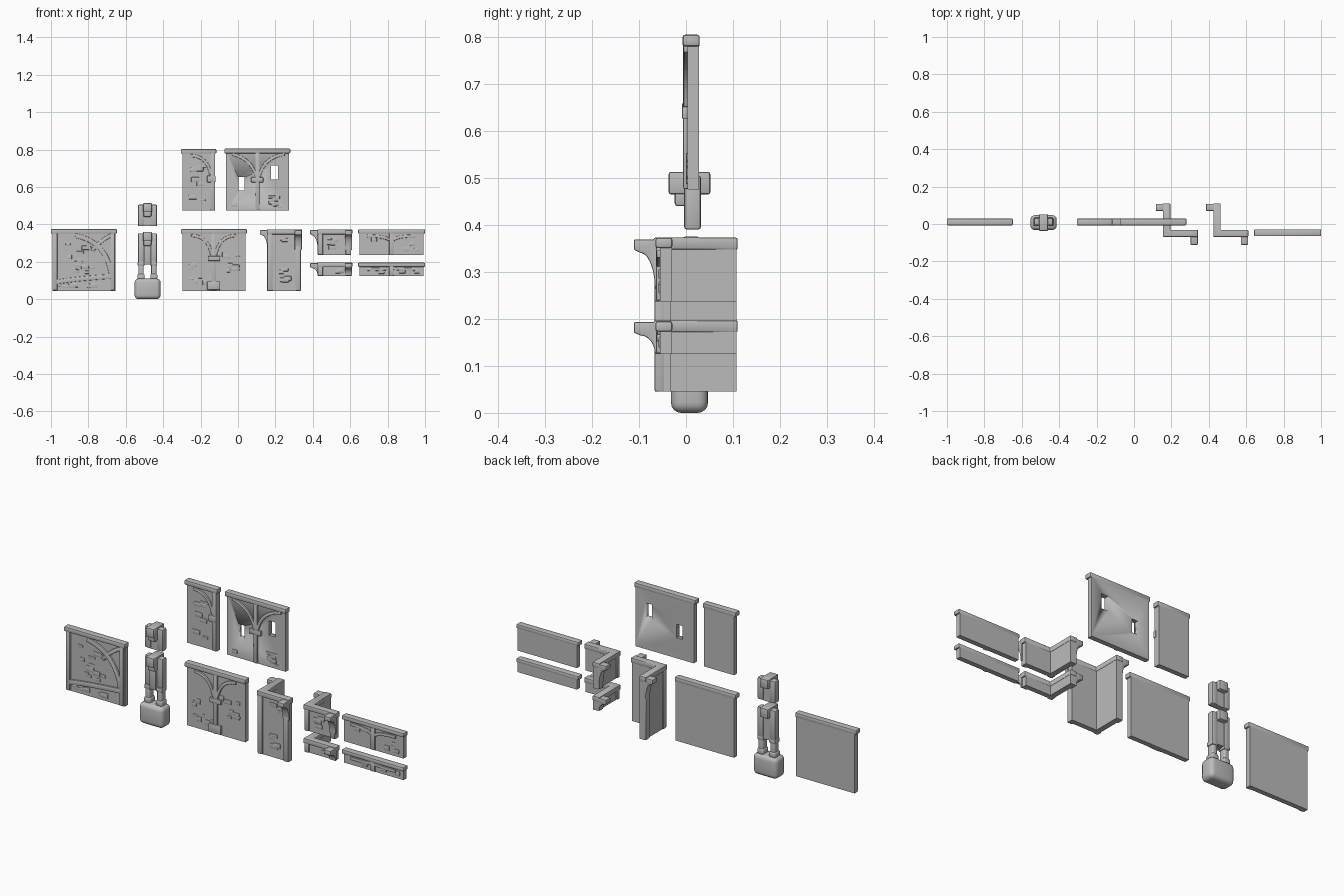
import bpy, bmesh, math, random
from mathutils import Vector

random.seed(4)
if "Cube" in bpy.data.objects:
    bpy.data.objects.remove(bpy.data.objects["Cube"])

grey = bpy.data.materials.new("plain grey")
grey.use_nodes = True
colour = (0.5, 0.5, 0.5, 1)
grey.diffuse_color = colour
grey.node_tree.nodes["Principled BSDF"].inputs["Base Color"].default_value = colour


def finish(name, bm, bevel=0.0, segments=2):
    """Turn a bmesh into a named, bevelled, smooth-shaded object."""
    bmesh.ops.recalc_face_normals(bm, faces=bm.faces)
    if bevel:
        bmesh.ops.bevel(bm, geom=bm.edges[:], offset=bevel, segments=segments,
                        profile=0.5, affect='EDGES', clamp_overlap=True)
    mesh = bpy.data.meshes.new(name)
    bm.to_mesh(mesh)
    bm.free()
    mesh.materials.append(grey)
    ob = bpy.data.objects.new(name, mesh)
    bpy.context.collection.objects.link(ob)
    bpy.ops.object.select_all(action='DESELECT')
    ob.select_set(True)
    bpy.context.view_layer.objects.active = ob
    bpy.ops.object.shade_smooth_by_angle(angle=math.radians(35))
    return ob


def box(name, x, y, z, bevel=0.0, segments=2):
    """Box from its (low, high) range on each axis."""
    bm = bmesh.new()
    bmesh.ops.create_cube(bm, size=1)
    for v in bm.verts:
        v.co = Vector([(lo + hi) / 2 + c * (hi - lo)
                       for c, (lo, hi) in zip(v.co, (x, y, z))])
    return finish(name, bm, bevel, segments)


def prism(name, points, offset, bevel=0.0):
    """Polygon swept along a straight offset."""
    bm = bmesh.new()
    face = bm.faces.new([bm.verts.new(p) for p in points])
    swept = bmesh.ops.extrude_face_region(bm, geom=[face])
    verts = [g for g in swept["geom"] if isinstance(g, bmesh.types.BMVert)]
    bmesh.ops.translate(bm, verts=verts, vec=offset)
    return finish(name, bm, bevel)


def rib(name, start, bend, end, y, width=0.022, depth=0.008):
    """Curved timber rib in the wall plane, standing proud of its front."""
    a, b, c = (Vector(p) for p in (start, bend, end))
    left, right = [], []
    for i in range(9):
        t = i / 8
        p = a * (1 - t) ** 2 + b * 2 * t * (1 - t) + c * t * t
        d = ((b - a) * (1 - t) + (c - b) * t).normalized() * width / 2
        left.append((p.x - d.y, y + 0.004, p.y + d.x))
        right.append((p.x + d.y, y + 0.004, p.y - d.x))
    return prism(name, left + right[::-1], (0, -depth - 0.004, 0), 0.003)


def stones(name, x, z, y, count):
    """Scattered shallow stones on a wall face."""
    for i in range(count):
        w, h = random.uniform(0.02, 0.045), random.uniform(0.012, 0.028)
        cx, cz = random.uniform(x[0] + w, x[1] - w), random.uniform(z[0] + h, z[1] - h)
        box(name, (cx - w / 2, cx + w / 2), (y - 0.003, y + 0.004),
            (cz - h / 2, cz + h / 2), 0.0025)


def panel(name, x, z, y=0.003, cap=0.025):
    """Flat-backed wall with a rounded top rail."""
    wall = box(name + "_wall", (x[0] + 0.008, x[1] - 0.007), (y, 0.025 + y),
               (z[0], z[1] - 0.005))
    box(name + "_rail", x, (y - 0.01, y + 0.026), (z[1] - cap, z[1]), 0.005)
    return wall


def centre_frame(name, cx, z, y=0.003, reach=0.12, sides=(-1, 1)):
    """Middle post with ribs fanning out to the rail."""
    h = z[1] - z[0]
    box(name + "_post", (cx - 0.012, cx + 0.012), (y - 0.009, y + 0.005),
        (z[0] + 0.002, z[1] - 0.02), 0.003)
    for s in sides:
        top = z[1] - 0.035
        rib(name + "_rib", (cx + s * 0.01, z[0] + h * 0.58),
            (cx + s * 0.03, top), (cx + s * reach, top), y, 0.016)


# Braced wall panel
panel("braced", (-1, -0.648), (0.045, 0.375))
for x in (-0.978, -0.67):
    box("braced_side_post", (x - 0.012, x + 0.012), (-0.006, 0.008), (0.047, 0.355), 0.004)
rib("braced_bottom_beam", (-0.98, 0.09), (-0.85, 0.112), (-0.665, 0.122), 0.003, 0.025)
rib("braced_arc", (-0.87, 0.34), (-0.70, 0.31), (-0.675, 0.12), 0.003, 0.025)
rib("braced_diagonal", (-0.67, 0.345), (-0.73, 0.32), (-0.78, 0.26), 0.003, 0.02)
stones("braced_stone", (-0.97, -0.75), (0.12, 0.32), 0.003, 14)
stones("braced_base_stone", (-0.98, -0.67), (0.05, 0.10), 0.003, 6)

# Framed panels: lower full, upper half, upper with windows
panel("lower", (-0.305, 0.047), (0.045, 0.375))
centre_frame("lower", -0.13, (0.045, 0.375))
box("lower_block", (-0.16, -0.095), (-0.008, 0.006), (0.205, 0.23), 0.003)
box("lower_foot", (-0.165, -0.095), (-0.008, 0.006), (0.05, 0.095), 0.003)
stones("lower_stone", (-0.29, 0.03), (0.06, 0.3), 0.003, 16)

panel("half", (-0.305, -0.116), (0.475, 0.803))
centre_frame("half", -0.135, (0.475, 0.803), sides=(-1,))
box("half_block", (-0.165, -0.12), (-0.008, 0.006), (0.625, 0.66), 0.003)
stones("half_stone", (-0.29, -0.15), (0.49, 0.73), 0.003, 8)

wall = panel("window", (-0.073, 0.28), (0.475, 0.805))
for wx, wz in (((0.002, 0.036), (0.582, 0.652)), ((0.176, 0.215), (0.64, 0.716))):
    cutter = box("window_cutter", wx, (-0.1, 0.1), wz)
    cutter.hide_render = True
    cut = wall.modifiers.new("opening", 'BOOLEAN')
    cut.operation, cut.solver, cut.object = 'DIFFERENCE', 'EXACT', cutter
    bpy.context.view_layer.objects.active = wall
    bpy.ops.object.modifier_apply(modifier=cut.name)
    bpy.data.objects.remove(cutter)
box("window_post", (0.093, 0.115), (-0.006, 0.005), (0.477, 0.785), 0.003)
rib("window_left_rib", (0.1, 0.64), (0.08, 0.75), (-0.03, 0.775), 0.003, 0.016)
rib("window_right_rib", (0.11, 0.64), (0.13, 0.76), (0.25, 0.775), 0.003, 0.016)
box("window_block", (0.07, 0.135), (-0.008, 0.006), (0.625, 0.652), 0.003)
stones("window_stone", (-0.06, 0.27), (0.48, 0.575), 0.003, 9)

# Low parapet panels
for z in ((0.237, 0.373), (0.125, 0.195)):
    panel("parapet", (0.642, 1), z, -0.055, 0.022)
    centre_frame("parapet", 0.82, z, -0.055, 0.13)
    stones("parapet_stone", (0.65, 0.99), (z[0], z[1] - 0.02), -0.055, 6)


def bracket(name, tip, root, low, top, along, side):
    """Curved corbel; side 'x' projects toward -x, 'y' toward -y."""
    drop, reach = top - 0.028 - low, root - tip
    outline = [(root + 0.01, top), (tip, top), (tip, top - 0.022)]
    for i in range(7):
        a = i / 6 * math.pi / 2
        outline.append((tip + reach * (0.3 + 0.7 * math.sin(a)),
                        top - 0.028 - drop * (1 - math.cos(a))))
    outline.append((root + 0.01, low))
    width = along[1] - along[0]
    if side == 'y':
        prism(name, [(along[0], p, z) for p, z in outline], (width, 0, 0), 0.003)
    else:
        prism(name, [(p, along[0], z) for p, z in outline], (0, width, 0), 0.003)


def corner(name, x, z):
    """Two walls meeting at a corner, railed, with a corbel at each free end."""
    zt, zb = z[1], z[0]
    low = max(zb, zt - 0.11)
    plan = [(0.047, -0.058), (0.218, -0.058), (0.218, -0.033),
            (0.075, -0.033), (0.075, 0.108), (0.047, 0.108)]
    prism(name + "_walls", [(x + a, b, zb) for a, b in plan], (0, 0, zt - zb - 0.005))
    rail = [(0.038, -0.069), (0.225, -0.069), (0.225, -0.032),
            (0.077, -0.032), (0.077, 0.11), (0.038, 0.11)]
    prism(name + "_rail", [(x + a, b, zt - 0.026) for a, b in rail], (0, 0, 0.026), 0.004)
    bracket(name + "_front_corbel", -0.111, -0.066, low, zt - 0.004,
            (x + 0.186, x + 0.224), 'y')
    bracket(name + "_side_corbel", x, x + 0.04, low, zt - 0.004, (0.07, 0.108), 'x')
    # Posts under the corbels and at the outer corner
    box(name + "_front_post", (x + 0.19, x + 0.219), (-0.067, -0.045), (zb, zt - 0.02), 0.004)
    box(name + "_side_post", (x + 0.038, x + 0.055), (0.075, 0.107), (zb, zt - 0.02), 0.004)
    box(name + "_corner_post", (x + 0.04, x + 0.068), (-0.066, -0.04), (zb, zt - 0.02), 0.005)
    stones(name + "_stone", (x + 0.065, x + 0.19), (zb, zt - 0.02), -0.058,
           int((zt - zb) * 30))


corner("tall_corner", 0.117, (0.045, 0.373))
corner("middle_corner", 0.386, (0.237, 0.373))
corner("low_corner", 0.386, (0.125, 0.197))


# Pillar: rounded foot, twin legs, upright boards, and a separate head above
def pillar_head(name, zb, zt, block):
    for s in (-1, 1):
        edge, inner = -0.484 + s * 0.051, -0.484 + s * 0.018
        box(name + "_board", (min(edge, inner), max(edge, inner)),
            (-0.004, 0.032), (zb, zt - 0.008), 0.006)
    box(name + "_core", (-0.507, -0.461), (0, 0.028), (zb, zt - 0.01))
    box(name + "_cross_block", (-0.508, -0.46), (-0.037, 0.052), (zt - block, zt), 0.005)
    box(name + "_front_corbel", (-0.505, -0.463), (-0.024, 0.002),
        (zt - block - 0.025, zt - block + 0.01), 0.006)


box("foot", (-0.553, -0.414), (-0.032, 0.047), (0, 0.11), 0.022, 4)
pillar_head("pillar", 0.19, 0.36, 0.05)
box("pillar_front_board", (-0.503, -0.465), (-0.016, 0.01), (0.185, 0.33), 0.005)
for s in (-1, 1):
    cx = -0.484 + s * 0.034
    box("leg", (cx - 0.014, cx + 0.014), (-0.008, 0.03), (0.1, 0.2), 0.008, 3)
    box("leg_band", (cx - 0.019, cx + 0.019), (-0.012, 0.034), (0.105, 0.135), 0.008, 3)
    box("leg_collar", (cx - 0.018, cx + 0.018), (-0.01, 0.033), (0.178, 0.202), 0.006)
pillar_head("head", 0.39, 0.513, 0.048)
